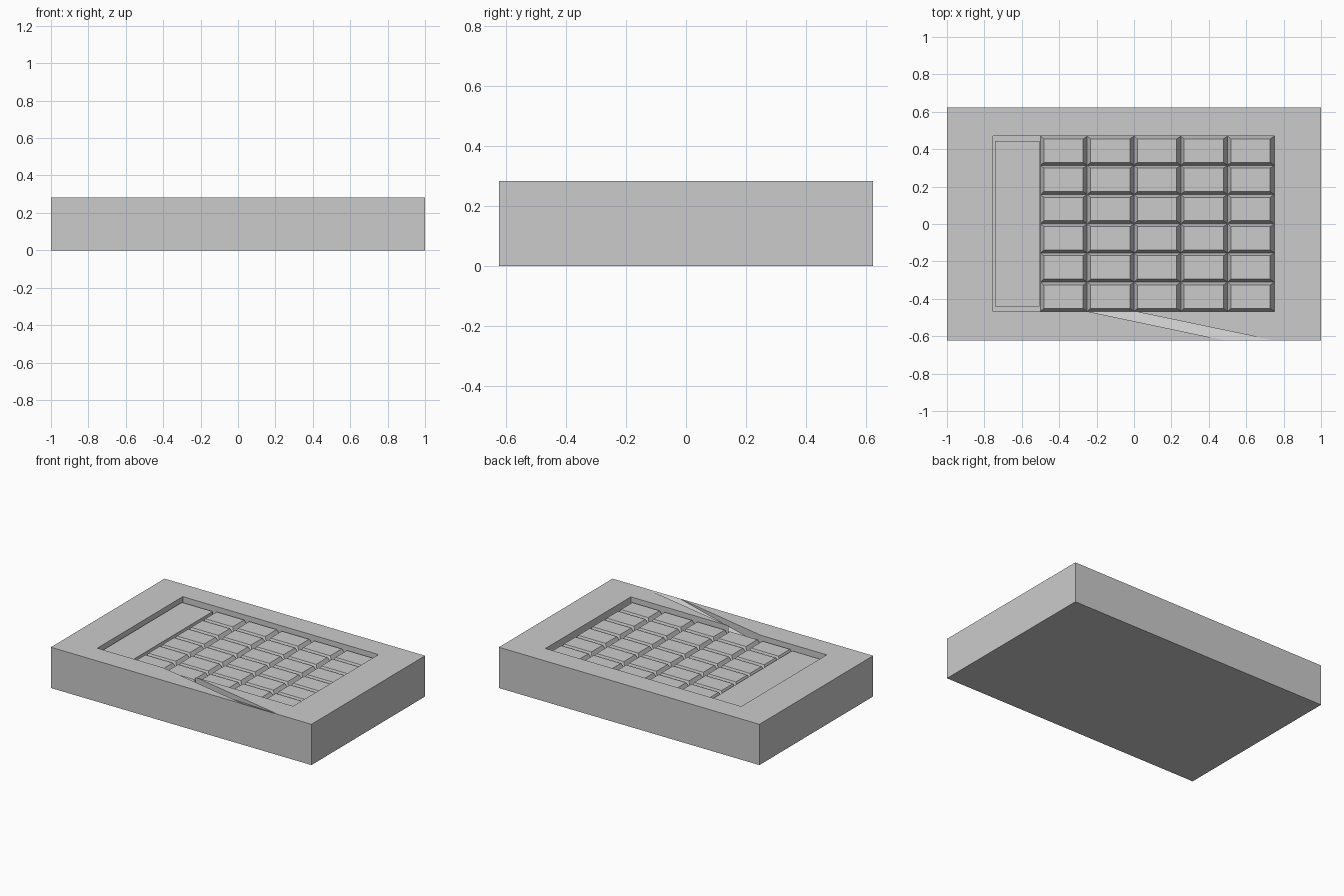
import bpy, bmesh

if "Cube" in bpy.data.objects:
    bpy.data.objects.remove(bpy.data.objects["Cube"])

TOP, FLOOR, LEVEL = 0.283, 0.215, 0.255   # rim, recess floor, tile tops


def hull(name, points):
    """Convex solid from a few corner points."""
    bm = bmesh.new()
    for p in points:
        bm.verts.new(p)
    bmesh.ops.convex_hull(bm, input=bm.verts[:])
    bmesh.ops.dissolve_limit(bm, angle_limit=0.001, verts=bm.verts[:], edges=bm.edges[:])
    bmesh.ops.recalc_face_normals(bm, faces=bm.faces[:])
    me = bpy.data.meshes.new(name)
    bm.to_mesh(me)
    bm.free()
    ob = bpy.data.objects.new(name, me)
    bpy.context.collection.objects.link(ob)
    return ob


def rect(x0, x1, y0, y1, z):
    return [(x, y, z) for x in (x0, x1) for y in (y0, y1)]


def frustum(name, base, top, z0, z1):
    return hull(name, rect(*base, z0) + rect(*top, z1))


def cut(target, cutter):
    mod = target.modifiers.new("cut", 'BOOLEAN')
    mod.operation = 'DIFFERENCE'
    mod.solver = 'EXACT'
    mod.object = cutter
    bpy.context.view_layer.objects.active = target
    bpy.ops.object.modifier_apply(modifier=mod.name)
    bpy.data.objects.remove(cutter)


# Solid block with a rectangular recess
b = (-1, 1, -0.623, 0.623)
block = frustum("block", b, b, 0, TOP)
r = (-0.753, 0.75, -0.467, 0.47)
cut(block, frustum("recess_cutter", r, r, FLOOR, 0.4))

# Slanted channel rising from the recess to the front rim
low = [(-0.25, -0.467), (0.0, -0.467)]
high = [(0.485, -0.622), (0.745, -0.622)]
cut(block, hull("channel_cutter",
                [(x, y, FLOOR + 0.002) for x, y in low] + [(x, y, TOP) for x, y in high]
                + [(x, y, TOP + 0.1) for x, y in low + high]))

# Plain plate at the left end
p = (-0.742, -0.506, -0.44, 0.445)
frustum("plate", p, p, FLOOR - 0.01, LEVEL)

# Grid of bevelled tiles
w, d = 0.25, 0.937 / 6
for i in range(5):
    for j in range(6):
        x, y = -0.5 + i * w, -0.467 + j * d
        frustum(f"tile_{i}_{j}", (x, x + w, y, y + d),
                (x + 0.018, x + w - 0.022, y + 0.016, y + d - 0.015), FLOOR, LEVEL)
